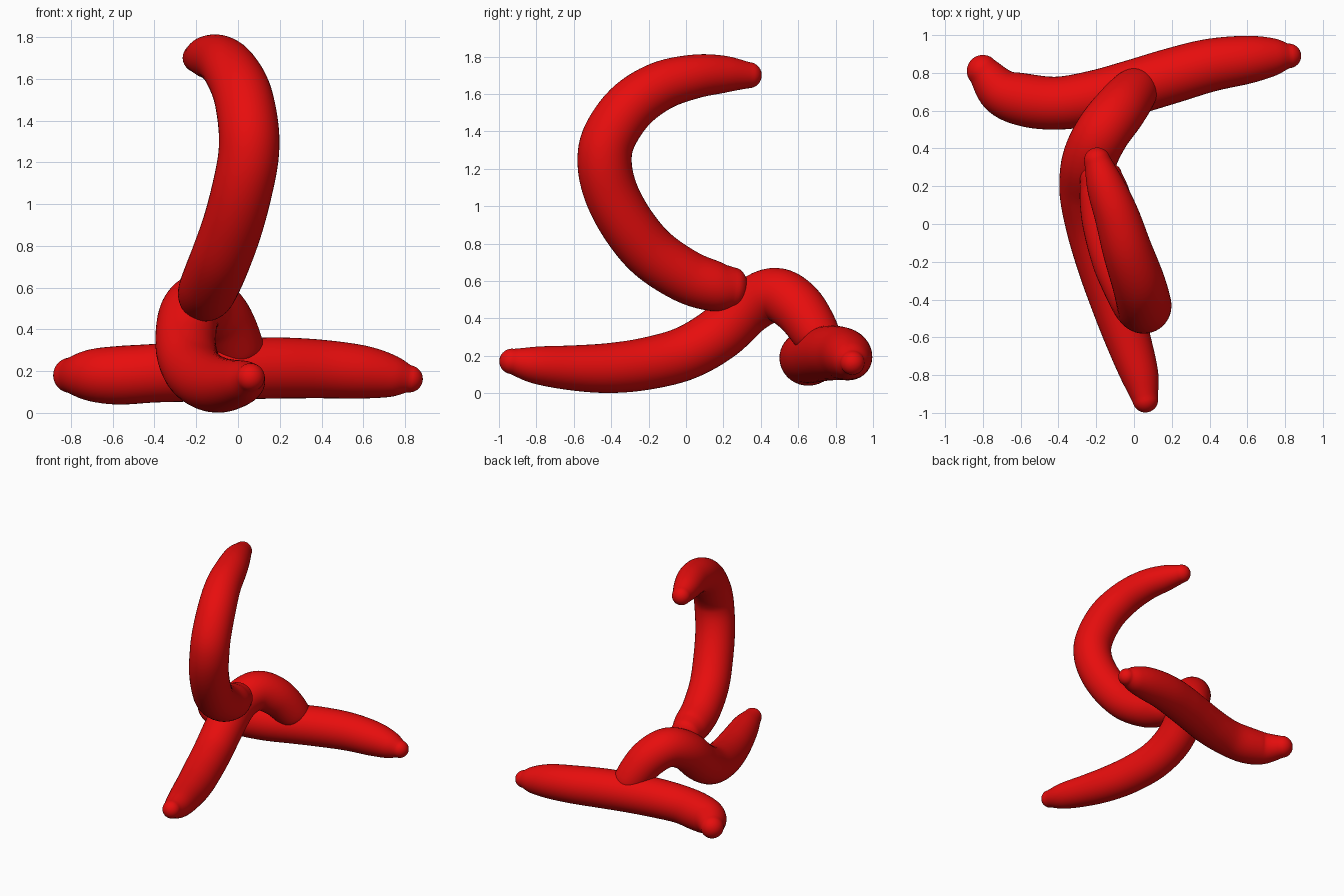
import bpy
import bmesh
import math
from mathutils import Vector

cube = bpy.data.objects.get("Cube")
if cube:
    bpy.data.objects.remove(cube, do_unlink=True)

red = bpy.data.materials.new("bright_red")
red.use_nodes = True
red.diffuse_color = (0.8, 0.004, 0.004, 1)
red.node_tree.nodes["Principled BSDF"].inputs["Base Color"].default_value = red.diffuse_color

SIDES = 40
STEPS = 8
CAP_STEPS = 8


def smooth_path(points):
    """Interpolate position and radius together through the given points."""
    pts = [Vector(p) for p in points]
    pts = [2 * pts[0] - pts[1]] + pts + [2 * pts[-1] - pts[-2]]
    path = []
    for a, b, c, d in zip(pts, pts[1:], pts[2:], pts[3:]):
        for i in range(STEPS):
            t = i / STEPS
            path.append(0.5 * (2 * b + (c - a) * t + (2 * a - 5 * b + 4 * c - d) * t**2
                               + (3 * b - a - 3 * c + d) * t**3))
    path.append(pts[-2])
    return [(p.to_3d(), p.w) for p in path]


def cap(end, inner, squash):
    """Rings that round off one end, ordered outward."""
    (centre, radius), direction = end, (end[0] - inner[0]).normalized()
    rings = []
    for i in range(1, CAP_STEPS + 1):
        angle = 0.5 * math.pi * i / (CAP_STEPS + 0.4)
        rings.append((centre + direction * radius * squash * math.sin(angle),
                      radius * math.cos(angle)))
    return rings


def tapered_tube(name, points, start_squash=1.0, end_squash=1.0):
    path = smooth_path(points)
    path = (cap(path[0], path[1], start_squash)[::-1] + path
            + cap(path[-1], path[-2], end_squash))
    bm = bmesh.new()
    rings, normal, last = [], None, None
    for i, (centre, radius) in enumerate(path):
        before, after = path[max(i - 1, 0)][0], path[min(i + 1, len(path) - 1)][0]
        tangent = (after - before).normalized()
        # Carry the ring orientation along the path without twisting
        if normal is None:
            normal = tangent.orthogonal().normalized()
        else:
            normal = last.rotation_difference(tangent) @ normal
        last = tangent
        side = tangent.cross(normal)
        ring = []
        for k in range(SIDES):
            angle = 2 * math.pi * k / SIDES
            ring.append(bm.verts.new(centre + radius * (normal * math.cos(angle)
                                                        + side * math.sin(angle))))
        rings.append(ring)
    for low, high in zip(rings, rings[1:]):
        for k in range(SIDES):
            n = (k + 1) % SIDES
            bm.faces.new((low[k], low[n], high[n], high[k]))
    bm.faces.new(rings[0][::-1])
    bm.faces.new(rings[-1])
    bmesh.ops.recalc_face_normals(bm, faces=bm.faces)
    mesh = bpy.data.meshes.new(name)
    bm.to_mesh(mesh)
    bm.free()
    mesh.materials.append(red)
    mesh.polygons.foreach_set("use_smooth", [True] * len(mesh.polygons))
    obj = bpy.data.objects.new(name, mesh)
    bpy.context.collection.objects.link(obj)
    return obj


# Each point is x, y, z, radius
# Crosswise tube lying at the back
tapered_tube("back_tube", [
    (-.80, .81, .18, .085), (-.70, .70, .18, .125), (-.57, .655, .18, .14),
    (-.4, .64, .19, .14), (-.2, .67, .2, .145), (0, .725, .21, .146),
    (.2, .785, .215, .146), (.4, .84, .21, .14), (.6, .87, .195, .127),
    (.74, .885, .175, .1), (.82, .89, .163, .065)])

# Arched tube running from the front tip over into the back tube
tapered_tube("arched_tube", [
    (.06, -.93, .17, .068), (.03, -.8, .15, .1), (-.035, -.6, .135, .121),
    (-.1, -.4, .135, .134), (-.165, -.2, .16, .14), (-.22, 0, .215, .143),
    (-.25, .18, .32, .145), (-.235, .34, .465, .145), (-.17, .48, .525, .145),
    (-.08, .6, .455, .142), (0, .7, .31, .125), (.02, .72, .25, .1)])

# Upright hooked tube resting on the arch
tapered_tube("hooked_tube", [
    (-.175, .25, .56, .112), (-.155, .15, .572, .134), (-.13, 0, .625, .142),
    (-.08, -.18, .745, .145), (-.025, -.31, .9, .145), (.02, -.40, 1.07, .145),
    (.05, -.435, 1.23, .145), (.05, -.41, 1.37, .144), (.02, -.3, 1.53, .14),
    (-.035, -.14, 1.64, .131), (-.09, .04, 1.692, .118), (-.15, .2, 1.705, .1),
    (-.195, .335, 1.7, .07)], start_squash=.7)
